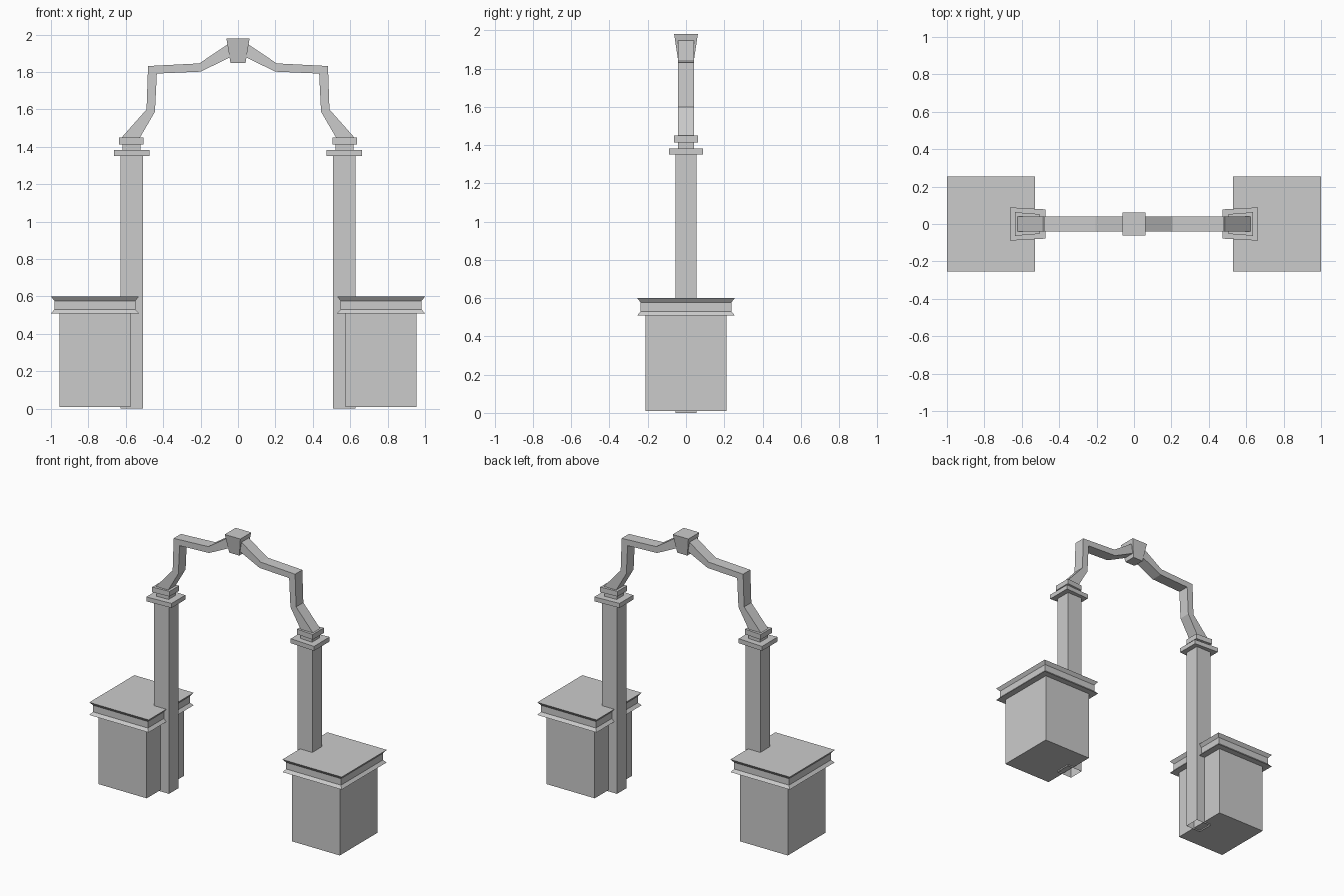
import bpy, bmesh

if "Cube" in bpy.data.objects:
    bpy.data.objects.remove(bpy.data.objects["Cube"])


def make_object(name, bm, mirror=True):
    bmesh.ops.recalc_face_normals(bm, faces=bm.faces)
    mesh = bpy.data.meshes.new(name)
    bm.to_mesh(mesh)
    bm.free()
    obj = bpy.data.objects.new(name, mesh)
    bpy.context.collection.objects.link(obj)
    if mirror:
        mod = obj.modifiers.new("Mirror", 'MIRROR')
        mod.use_clip = False
        mod.use_mirror_merge = False
    return obj


def loft(name, sections, mirror=True, open_bottom=False):
    """Stack of four-sided sections: (z, x0, x1, half depth at x0, half depth at x1)."""
    bm = bmesh.new()
    rings = [[bm.verts.new(p) for p in ((x0, -d0, z), (x1, -d1, z), (x1, d1, z), (x0, d0, z))]
             for z, x0, x1, d0, d1 in sections]
    for a, b in zip(rings, rings[1:]):
        for i in range(4):
            j = (i + 1) % 4
            bm.faces.new((a[i], a[j], b[j], b[i]))
    bm.faces.new(rings[-1])
    if not open_bottom:
        bm.faces.new(rings[0][::-1])
    return make_object(name, bm, mirror)


def slab(name, z0, z1, x0, x1, d0, d1, **kw):
    return loft(name, [(z0, x0, x1, d0, d1), (z1, x0, x1, d0, d1)], **kw)


# Pedestals with a concave moulded cap
slab("pedestal_block", 0.01, 0.515, 0.575, 0.955, 0.212, 0.212)
loft("pedestal_cap", [(z, 0.53 + i, 1.0 - i, 0.255 - i, 0.255 - i)
                      for z, i in ((0.51, 0), (0.53, 0.018), (0.577, 0.018), (0.60, 0))])

# Posts and their stepped capitals
slab("post", 0.0, 1.35, 0.508, 0.627, 0.055, 0.055, open_bottom=True)
slab("capital_lower_slab", 1.35, 1.382, 0.472, 0.664, 0.078, 0.089)
slab("capital_neck", 1.382, 1.413, 0.522, 0.617, 0.038, 0.043)
slab("capital_upper_slab", 1.413, 1.45, 0.505, 0.636, 0.053, 0.063)

# Angular arch: outer and inner edge of the band, from capital to keystone
outer = [(0.622, 1.45), (0.489, 1.60), (0.481, 1.832), (0.207, 1.846), (0.045, 1.955)]
inner = [(0.524, 1.45), (0.444, 1.588), (0.434, 1.792), (0.20, 1.802), (0.035, 1.882)]
bm = bmesh.new()
rings = [[bm.verts.new(p) for p in ((ox, -0.041, oz), (ox, 0.041, oz), (ix, 0.041, iz), (ix, -0.041, iz))]
         for (ox, oz), (ix, iz) in zip(outer, inner)]
for a, b in zip(rings, rings[1:]):
    for i in range(4):
        j = (i + 1) % 4
        bm.faces.new((a[i], a[j], b[j], b[i]))
for ring in (rings[0], rings[-1]):
    bm.faces.new(ring)
make_object("arch_band", bm)

# Keystone tapering downwards
loft("keystone", [(1.848, -0.04, 0.04, 0.042, 0.042), (1.98, -0.062, 0.062, 0.062, 0.062)], mirror=False)
